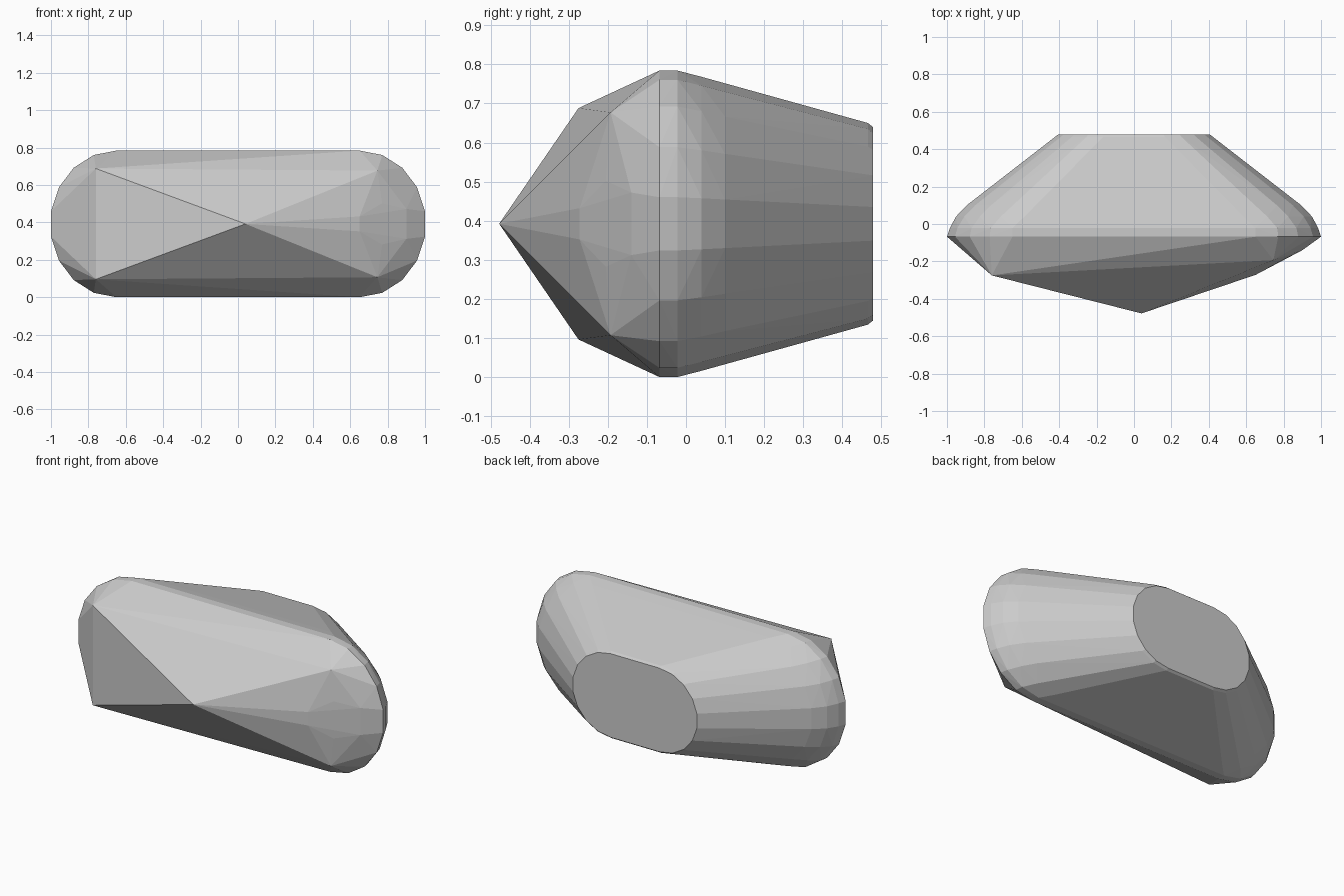
import bpy, bmesh
from math import cos, sin, pi

if "Cube" in bpy.data.objects:
    bpy.data.objects.remove(bpy.data.objects["Cube"])

MID = 0.392  # height of the horizontal symmetry plane


def stadium(y, flat, rx, rz, n=9):
    """Elongated ring in the XZ plane: straight top and bottom, rounded ends."""
    pts = []
    for side in (-1, 1):
        for i in range(n + 1):
            a = -pi / 2 + pi * i / n
            pts.append((side * (flat + rx * cos(a)), y, MID + rz * sin(a)))
    return pts


# Rings from the wide waist to the flat back face
points = []
for ring in [(-0.068, 0.65, 0.355, 0.392),
             (-0.022, 0.65, 0.34, 0.392),
             (0.04, 0.585, 0.372, 0.376),
             (0.10, 0.52, 0.38, 0.358),
             (0.465, 0.165, 0.26, 0.258),
             (0.478, 0.16, 0.25, 0.248)]:
    points += stadium(*ring)

# Pointed front: apex, two left corners, rounded right end
points += [(0.04, -0.478, MID)]
for s in (-1, 1):
    points += [(-0.76, -0.275, MID + s * 0.296),
               (0.745, -0.193, MID + s * 0.285),
               (0.65, -0.272, MID + s * 0.04),
               (0.77, -0.205, MID + s * 0.11),
               (0.90, -0.14, MID + s * 0.08)]

# Wrap everything in one faceted stone
bm = bmesh.new()
for p in points:
    bm.verts.new((max(-1, min(1, p[0])), p[1], p[2]))
res = bmesh.ops.convex_hull(bm, input=bm.verts)
bmesh.ops.delete(bm, geom=[v for v in bm.verts if not v.link_faces], context='VERTS')
bmesh.ops.dissolve_limit(bm, angle_limit=0.01, verts=bm.verts, edges=bm.edges)
bmesh.ops.recalc_face_normals(bm, faces=bm.faces)
low = min(v.co.z for v in bm.verts)
for v in bm.verts:
    v.co.z -= low

mesh = bpy.data.meshes.new("faceted_stone")
bm.to_mesh(mesh)
bm.free()
bpy.context.collection.objects.link(bpy.data.objects.new("faceted_stone", mesh))
